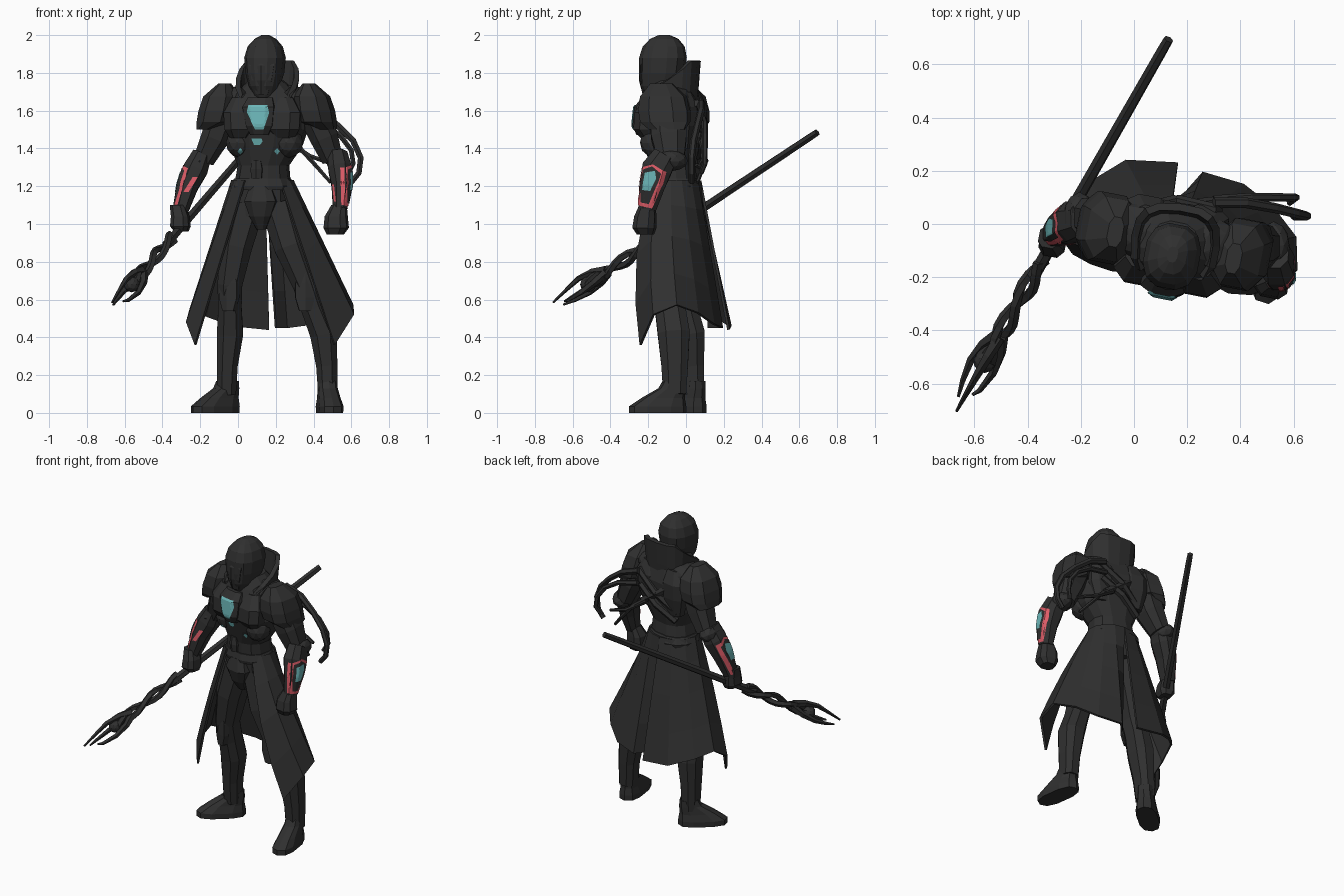
import bpy, bmesh, math
from mathutils import Vector, Matrix
from mathutils.bvhtree import BVHTree

if "Cube" in bpy.data.objects:
    bpy.data.objects.remove(bpy.data.objects["Cube"])

def material(name, rgb):
    m = bpy.data.materials.new(name)
    m.diffuse_color = (*rgb, 1)
    m.use_nodes = True
    m.node_tree.nodes["Principled BSDF"].inputs["Base Color"].default_value = m.diffuse_color
    return m

DARK = material("charcoal", (0.029, 0.029, 0.029))
TEAL = material("teal_glow", (0.15, 0.47, 0.48))
RED = material("red_glow", (0.75, 0.11, 0.14))
YAW = -11  # the body turns slightly towards -x

def finish(name, bm, mat=DARK):
    bmesh.ops.recalc_face_normals(bm, faces=bm.faces)
    me = bpy.data.meshes.new(name)
    bm.to_mesh(me)
    bm.free()
    me.materials.append(mat)
    ob = bpy.data.objects.new(name, me)
    bpy.context.collection.objects.link(ob)
    return ob

def spow(v, p):
    return math.copysign(abs(v) ** p, v)

def loft(name, rings, n=8, flat=False, yaw=0, power=0.8, mat=DARK):
    """Skin rings (x, y, z, ra, rb); flat keeps every ring horizontal."""
    bm = bmesh.new()
    pts = [Vector(r[:3]) for r in rings]
    loops = []
    for i, r in enumerate(rings):
        if flat:
            u = Matrix.Rotation(math.radians(yaw), 3, 'Z') @ Vector((1, 0, 0))
            v = Vector((-u.y, u.x, 0))
        else:
            t = (pts[min(i + 1, len(pts) - 1)] - pts[max(i - 1, 0)]).normalized()
            u = Vector((0, 1, 0)).cross(t).normalized()
            v = t.cross(u)
        ring = []
        for k in range(n):
            a = 2 * math.pi * (k + 0.5) / n
            ring.append(bm.verts.new(pts[i] + u * spow(math.cos(a), power) * r[3] + v * spow(math.sin(a), power) * r[4]))
        loops.append(ring)
    for p, q in zip(loops, loops[1:]):
        for k in range(n):
            bm.faces.new((p[k], p[(k + 1) % n], q[(k + 1) % n], q[k]))
    bm.faces.new(loops[0])
    bm.faces.new(loops[-1])
    return finish(name, bm, mat)

def tube(name, pts, r, n=6, tip=None):
    m = len(pts) - 1
    rr = [r + ((tip if tip is not None else r) - r) * i / m for i in range(m + 1)]
    return loft(name, [(*p, q, q) for p, q in zip(pts, rr)], n, power=1)

def blob(name, c, s, yaw=0, tilt=0):
    """Faceted armour lump."""
    bm = bmesh.new()
    bmesh.ops.create_icosphere(bm, subdivisions=2, radius=1)
    m = (Matrix.Translation(c) @ Matrix.Rotation(math.radians(yaw), 4, 'Z')
         @ Matrix.Rotation(math.radians(tilt), 4, 'Y') @ Matrix.Diagonal((*s, 1)))
    bmesh.ops.transform(bm, matrix=m, verts=bm.verts)
    return finish(name, bm)

def shell(name, columns, thick):
    """Cloth panel from columns of points."""
    bm = bmesh.new()
    g = [[bm.verts.new(p) for p in col] for col in columns]
    for a, b in zip(g, g[1:]):
        for i in range(len(a) - 1):
            bm.faces.new((a[i], b[i], b[i + 1], a[i + 1]))
    ob = finish(name, bm)
    mod = ob.modifiers.new("thickness", 'SOLIDIFY')
    mod.thickness, mod.offset = thick, 0
    return ob

def decal(name, targets, a, axis, d, poly, mat, lift):
    """Thin painted plate: (w, s) outline projected on the targets along d."""
    verts, faces = [], []
    for ob in targets:
        k = len(verts)
        verts += [v.co.copy() for v in ob.data.vertices]
        faces += [[k + i for i in p.vertices] for p in ob.data.polygons]
    tree = BVHTree.FromPolygons(verts, faces)
    a, axis, d = Vector(a), Vector(axis), Vector(d).normalized()
    w = d.cross(axis).normalized()
    bm = bmesh.new()
    vs = [bm.verts.new(a + axis * s + w * x) for x, s in poly]
    c = bm.verts.new(sum((v.co for v in vs), Vector()) / len(vs))
    for i in range(len(vs)):
        bm.faces.new((vs[i - 1], vs[i], c))
    bmesh.ops.subdivide_edges(bm, edges=bm.edges, cuts=4, use_grid_fill=True)
    for v in bm.verts:
        hit = tree.ray_cast(v.co - d, d)
        if hit[0] is None:
            hit = tree.find_nearest(v.co)
        v.co = hit[0] - d * lift
    return finish(name, bm, mat)

# Torso, chest armour and belt
chest = [loft("torso", [(.13, -.05, 1.04, .15, .12), (.13, -.06, 1.2, .15, .12),
    (.135, -.07, 1.31, .135, .115), (.15, -.075, 1.41, .19, .14), (.155, -.08, 1.5, .215, .16),
    (.155, -.075, 1.6, .215, .16), (.15, -.07, 1.69, .17, .13), (.15, -.08, 1.76, .09, .09)], 12, True, YAW)]
for s, nm in ((-1, "right"), (1, "left")):
    x, y = .135 + s * .105, -.15 - s * .02
    chest.append(loft(nm + "_chest_plate", [(x + s * .01, y, 1.455, .06, .07), (x, y - .01, 1.5, .1, .095),
        (x, y - .005, 1.59, .105, .095), (x - s * .01, y + .03, 1.67, .07, .07)], 8, True, YAW, .7))
    chest.append(blob(nm + "_rib_plate", (.14 + s * .13, -.14 - s * .025, 1.43), (.075, .08, .08), YAW))
    blob(nm + "_trapezius", (.15 + s * .15, -.05 - s * .03, 1.67), (.12, .1, .06), YAW, s * 22)
    loft(nm + "_shoulder_blade", [(.15 + s * .1, .02 - s * .02, 1.4, .06, .04), (.16 + s * .11, .025 - s * .02, 1.52, .09, .06),
        (.16 + s * .11, .03 - s * .02, 1.62, .09, .06), (.16 + s * .1, .01 - s * .02, 1.7, .06, .04)], 8, True, YAW)
chest.append(loft("breast_bone", [(.115, -.225, 1.47, .05, .035), (.115, -.235, 1.52, .075, .045),
    (.11, -.225, 1.62, .09, .045), (.12, -.19, 1.67, .07, .04)], 8, True, YAW))
loft("belt", [(.13, -.06, 1.18, .168, .135), (.13, -.06, 1.2, .172, .14), (.13, -.065, 1.24, .15, .125)], 12, True, YAW)
loft("belt_buckle", [(.1, -.17, 1.24, .03, .03), (.1, -.175, 1.29, .035, .03), (.1, -.17, 1.34, .025, .03)], 6, True, YAW)
loft("groin_guard", [(.125, -.12, .97, .025, .03), (.12, -.15, 1.04, .06, .045), (.12, -.17, 1.12, .09, .05),
    (.12, -.16, 1.2, .06, .04)], 8, True, YAW)

# Teal chest lights
def chest_light(name, poly):
    decal(name, chest, (0, -.4, 0), (0, 0, 1), (0, 1, 0), poly, TEAL, .007)
chest_light("chest_light", [(.055, 1.63), (.155, 1.63), (.165, 1.59), (.135, 1.5), (.09, 1.5), (.045, 1.59)])
chest_light("sternum_light", [(.07, 1.453), (.125, 1.453), (.13, 1.435), (.115, 1.418), (.085, 1.418)])
for x in (.012, .207):
    chest_light("rib_light", [(x - .015, 1.385), (x, 1.402), (x + .015, 1.385), (x, 1.367)])

# Head and flared collar
loft("helmet", [(.14, -.15, 1.67, .05, .06), (.14, -.14, 1.73, .08, .1), (.142, -.128, 1.8, .1, .12),
    (.143, -.122, 1.88, .107, .125), (.144, -.118, 1.94, .09, .11), (.145, -.115, 1.98, .055, .075),
    (.145, -.115, 2.0, .02, .03)], 12, True, YAW)
loft("face_guard", [(.13, -.19, 1.685, .035, .04), (.13, -.2, 1.76, .06, .05), (.13, -.2, 1.84, .075, .05),
    (.135, -.185, 1.88, .065, .04)], 6, True, YAW)
cols = []
turn = Matrix.Rotation(math.radians(YAW * .6), 3, 'Z')
for k in range(-6, 7):
    a = math.radians(k * 22)
    f = abs(k) / 6
    cols.append([Vector((.155, -.08, z)) + turn @ Vector((r * spow(math.sin(a), .7), r * .93 * spow(math.cos(a), .7), 0))
                 for r, z in ((.13, 1.6), (.142, 1.72 - .03 * f), (.155, 1.865 - .3 * max(0, f - .36)))])
shell("collar", cols, .028)

# Arms: pauldron, upper arm, elbow, forearm, fist
ARMS = {
    "left": dict(m=1, pad=(.4, -.11), up=[(.4, -.1, 1.58, .085, .1), (.455, -.09, 1.46, .08, .1), (.5, -.08, 1.34, .06, .075)],
        elbow=(.525, -.08, 1.335), fore=[(.53, -.11, 1.36, .055, .07), (.54, -.155, 1.29, .066, .085), (.548, -.18, 1.2, .056, .072), (.54, -.205, 1.08, .04, .05)],
        hand=(.52, -.215), out=(-1, .42, 0), stripes=(((.552, 1.3), (.558, 1.1), .011), ((.503, 1.21), (.513, 1.12), .005))),
    "right": dict(m=-1, pad=(-.095, -.01), up=[(-.08, 0, 1.58, .085, .1), (-.12, .01, 1.46, .08, .095), (-.18, .03, 1.34, .06, .07)],
        elbow=(-.205, .03, 1.335), fore=[(-.19, .02, 1.37, .055, .07), (-.225, .01, 1.29, .07, .08), (-.265, -.01, 1.2, .058, .07), (-.305, -.04, 1.06, .04, .048)],
        hand=(-.305, -.06), out=(1, .15, 0), stripes=(((-.225, 1.25), (-.275, 1.17), .014), ((-.283, 1.3), (-.315, 1.16), .012))),
}
for side, A in ARMS.items():
    m, (px, py), (hx, hy) = A["m"], A["pad"], A["hand"]
    loft(side + "_pauldron", [(px + m * .075, py + .01, 1.5, .045, .1), (px + m * .02, py, 1.54, .1, .135), (px + m * .005, py - .005, 1.6, .105, .14),
        (px - m * .01, py - .01, 1.675, .095, .125), (px - m * .025, py - .02, 1.745, .03, .06)], 8, True, YAW)
    loft(side + "_upper_arm", A["up"], 8)
    blob(side + "_elbow_guard", A["elbow"], (.062, .09, .055), 0, -25 * m)
    fore = loft(side + "_forearm", A["fore"], 8)
    k = 1 if m > 0 else .8
    loft(side + "_fist", [(hx - m * .005, hy, 1.02 - .075 * k, .045 * k, .045), (hx, hy - .005, 1.02 - .04 * k, .066 * k, .062),
        (hx, hy, 1.04, .06 * k, .058), (hx + m * .015, hy + .01, 1.1, .04, .042)], 8, True, YAW, .7)
    a, b = Vector(A["fore"][1][:3]), Vector(A["fore"][3][:3])
    # Red frame, dark inset and teal screen on the outer forearm
    for nm, mat, lift, poly in (
        ("red_frame", RED, .003, [(-.065, .02), (.0, -.12), (.07, .0), (.066, .3), (.038, .95), (-.038, .95), (-.058, .5)]),
        ("dark_inset", DARK, .006, [(-.05, .06), (.0, -.07), (.052, .06), (.047, .3), (.02, .86), (-.024, .86), (-.044, .5)]),
        ("teal_screen", TEAL, .009, [(-.032, .12), (.02, .02), (.034, .2), (.018, .53), (-.026, .55)])):
        decal(side + "_" + nm, [fore], a, b - a, A["out"], [(x * -m, s) for x, s in poly], mat, lift)
    # Red stripes on the front of the forearm
    for (x0, z0), (x1, z1), r in A["stripes"]:
        decal(side + "_red_stripe", [fore], (0, -.4, 0), (0, 0, 1), (0, 1, 0),
              [(x0 - r, z0), (x0 + r, z0), (x1 + r, z1), (x1 - r, z1)], RED, .004)

# Legs and boots
LEGS = {
    "right": ([(.05, -.04, 1.1, .1, .11), (-.01, -.05, .88, .09, .105), (-.043, -.05, .68, .07, .085), (-.043, -.02, .56, .066, .085),
        (-.042, .015, .42, .074, .09), (-.056, .025, .25, .058, .075), (-.06, .035, .1, .053, .065)], (-.047, -.1, .65), -50, (-.12, -.01)),
    "left": ([(.21, -.07, 1.1, .1, .11), (.275, -.1, .88, .09, .105), (.355, -.1, .68, .07, .085), (.395, -.085, .56, .068, .085),
        (.452, -.065, .42, .076, .09), (.47, -.06, .25, .06, .075), (.475, -.06, .1, .054, .065)], (.355, -.155, .65), 8, (.485, -.15)),
}
for side, (rings, knee, yaw, (fx, fy)) in LEGS.items():
    loft(side + "_leg", rings, 8)
    loft(side + "_knee_guard", [(knee[0], knee[1], knee[2] + dz, r, .03) for dz, r in ((-.11, .035), (-.04, .058), (.04, .058), (.09, .04))], 6, True, yaw / 2)
    h = Vector((-math.sin(math.radians(yaw)), math.cos(math.radians(yaw)), 0))  # towards the heel
    loft(side + "_boot", [(fx + h.x * o, fy + h.y * o, z, rx, ry) for z, o, rx, ry in
        ((0, 0, .066, .153), (.035, 0, .068, .153), (.08, .03, .058, .115), (.13, .075, .052, .072), (.17, .085, .05, .058))],
        10, True, yaw, .75)

# Long coat: hem points run from the front opening round to the back slit
def coat(name, hem, a0, a1, bulge):
    cols = []
    for i, h in enumerate(hem):
        t = i / (len(hem) - 1)
        a = math.radians(a0 + (a1 - a0) * t)
        top = Vector((.13 + .16 * math.cos(a), -.06 + .135 * math.sin(a), 1.23))
        col = []
        for s in (0, .2, .45, .75, 1):
            p = top.lerp(Vector(h), s)
            p.y -= bulge * math.sin(math.pi * s) * max(0, 1 - 2.5 * t)
            col.append(p)
        cols.append(col)
    shell(name, cols, .014)
coat("coat_right", [(-.225, -.11, .36), (-.27, -.05, .48), (-.25, .06, .55), (-.17, .15, .51), (-.03, .235, .46), (.165, .225, .44)], 235, 85, .03)
coat("coat_left", [(.51, -.24, .36), (.61, -.17, .52), (.605, -.05, .57), (.52, .06, .53), (.41, .145, .47), (.26, .19, .45), (.2, .12, .45)], -55, 85, .055)

# Loose cables and back harness
tube("cable_outer", [(.3, .08, 1.64), (.42, .08, 1.6), (.53, .06, 1.52), (.61, .04, 1.44), (.65, .03, 1.35), (.64, .03, 1.27), (.6, .03, 1.22)], .021, tip=.016)
tube("cable_middle", [(.3, .09, 1.56), (.44, .1, 1.53), (.54, .1, 1.47), (.6, .1, 1.39), (.61, .1, 1.32), (.585, .08, 1.27)], .018, tip=.013)
tube("cable_lower", [(.22, .07, 1.48), (.33, .09, 1.4), (.42, .09, 1.3), (.49, .06, 1.22)], .016, tip=.01)
tube("cable_inner", [(.24, .08, 1.45), (.38, .1, 1.36), (.52, .07, 1.31)], .016, tip=.01)
for x0, x1, z0, z1 in ((.32, .02, 1.64, 1.42), (.3, .03, 1.54, 1.36), (.02, .28, 1.62, 1.44)):
    tube("harness_strap", [(x0, .05, z0), ((x0 + x1) / 2, .085, (z0 + z1) / 2), (x1, .06, z1)], .024)

# Trident staff: straight shaft, twisted neck, three prongs
TIP, END = Vector((-.665, -.70, .56)), Vector((.13, .695, 1.485))
D = (END - TIP).normalized()
E1 = D.cross(Vector((0, 0, 1))).normalized()
E2 = E1.cross(D)
def along(t, r=0, a=0):
    return TIP.lerp(END, t) + E1 * r * math.cos(a) + E2 * r * math.sin(a)
tube("staff_shaft", [along(t) for t in (.36, .6, .8, .97, 1)], .025, tip=.019)
for k in range(2):
    tube("twisted_neck", [along(.13 + .27 * i / 12, .022, i * .7 + k * math.pi) for i in range(13)], .02, 5)
blob("prong_knot", along(.13), (.042, .042, .042))
for k in range(3):
    a = math.pi / 2 + k * 2 * math.pi / 3
    tube("prong", [along(t, r, a) for t, r in ((.2, .01), (.16, .042), (.11, .056), (.06, .042), (.005 + .02 * k, .024))], .025, 5, .006)
